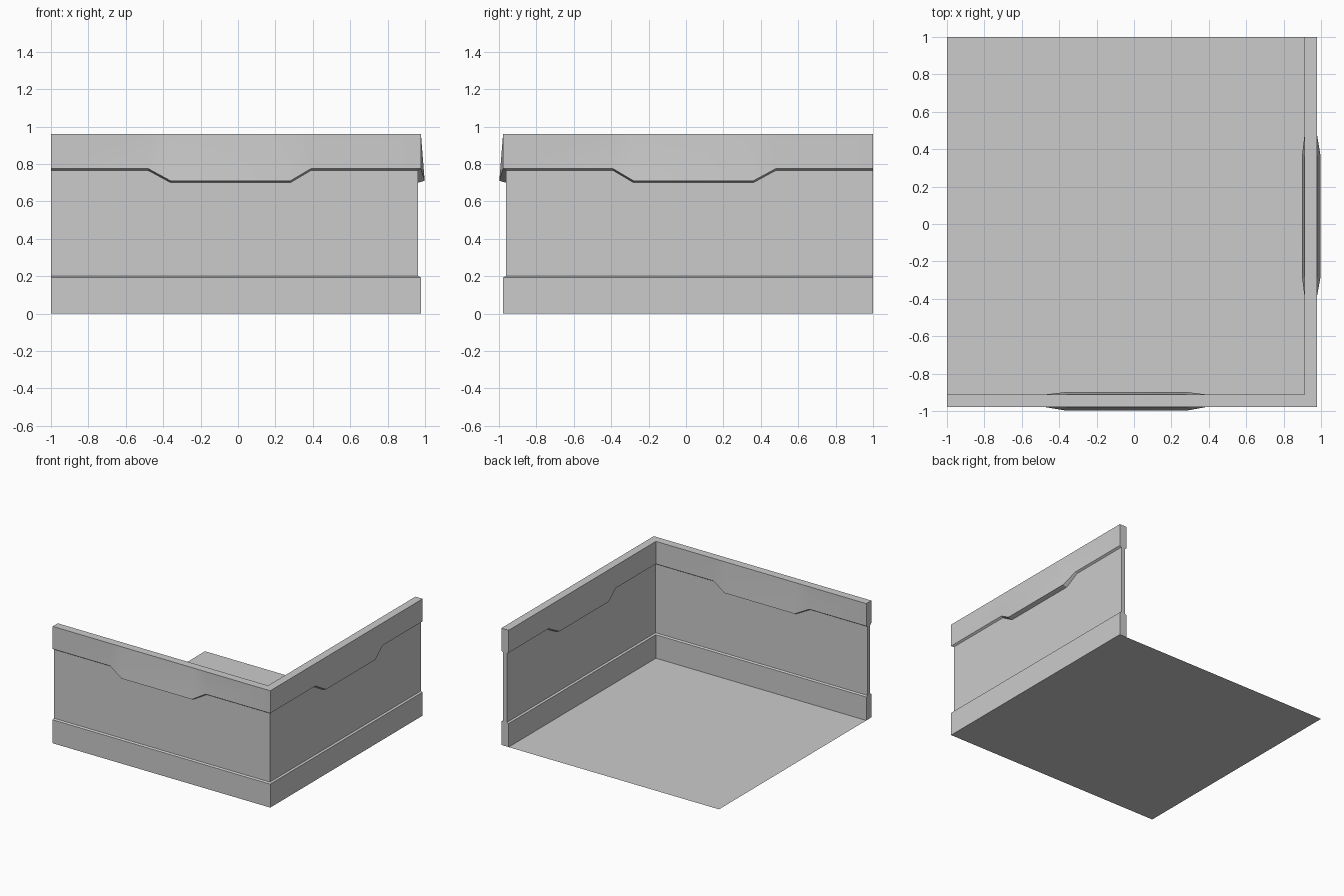
import bpy
import math

cube = bpy.data.objects.get("Cube")
if cube:
    bpy.data.objects.remove(cube, do_unlink=True)

grey = bpy.data.materials.new("plain_grey")
grey.use_nodes = True
grey.diffuse_color = (0.6, 0.6, 0.6, 1)
grey.node_tree.nodes["Principled BSDF"].inputs["Base Color"].default_value = (0.6, 0.6, 0.6, 1)


def make_object(name, verts, faces):
    mesh = bpy.data.meshes.new(name)
    mesh.from_pydata(verts, [], faces)
    mesh.materials.append(grey)
    obj = bpy.data.objects.new(name, mesh)
    bpy.context.collection.objects.link(obj)
    return obj


MID = 0.945      # distance of the wall centre line from the middle
HALF = 0.033     # half thickness of skirting and top band
CORE = 0.018     # half thickness of the recessed panel
TOP = 0.96


def profile(flap):
    """Wall section as (outward offset, height); flap is 0 or 1."""
    def side(bulge):
        low = 0.765 - 0.065 * flap
        return [(HALF, 0), (HALF, 0.193), (CORE, 0.2), (CORE, low),
                (HALF + bulge * flap, low + 0.01), (HALF, TOP)]
    inner = [(-d, z) for d, z in reversed(side(0.014))]
    return side(0.02) + inner


# Sections along the front wall, ending in the mitred corner
stations = [(-1, 0), (-0.48, 0), (-0.36, 1), (0.28, 1), (0.39, 0), (None, 0)]
front = [[(MID + d if x is None else x, -MID - d, z) for d, z in profile(flap)]
         for x, flap in stations]

# The side wall mirrors the front wall across the corner diagonal
side = [[(-y, -x, z) for x, y, z in ring] for ring in reversed(front[:-1])]
rings = front + side
flaps = [f for _, f in stations]
flaps += flaps[-2::-1]

n = len(rings[0])
verts = [v for ring in rings for v in ring]
faces = [tuple(range(n)), tuple(reversed(range(len(verts) - n, len(verts))))]
for i in range(len(rings) - 1):
    for j in range(n - 1):
        a, b = i * n + j, (i + 1) * n + j
        c, d = b + 1, a + 1
        # Fold the band where the flap swells out
        if flaps[i] != flaps[i + 1] and j in (4, 6):
            if (flaps[i] < flaps[i + 1]) == (j == 4):
                faces += [(a, b, c), (a, c, d)]
            else:
                faces += [(a, b, d), (b, c, d)]
        else:
            faces.append((a, b, c, d))
walls = make_object("corner_walls", verts, faces)

# Floor sheet under the whole piece
e = MID + HALF
make_object("floor", [(-1, -e, 0), (e, -e, 0), (e, 1, 0), (-1, 1, 0)], [(0, 1, 2, 3)])

# Soft shading over the shallow folds, sharp elsewhere
bpy.ops.object.select_all(action="DESELECT")
walls.select_set(True)
bpy.context.view_layer.objects.active = walls
bpy.ops.object.shade_smooth_by_angle(angle=math.radians(20))
